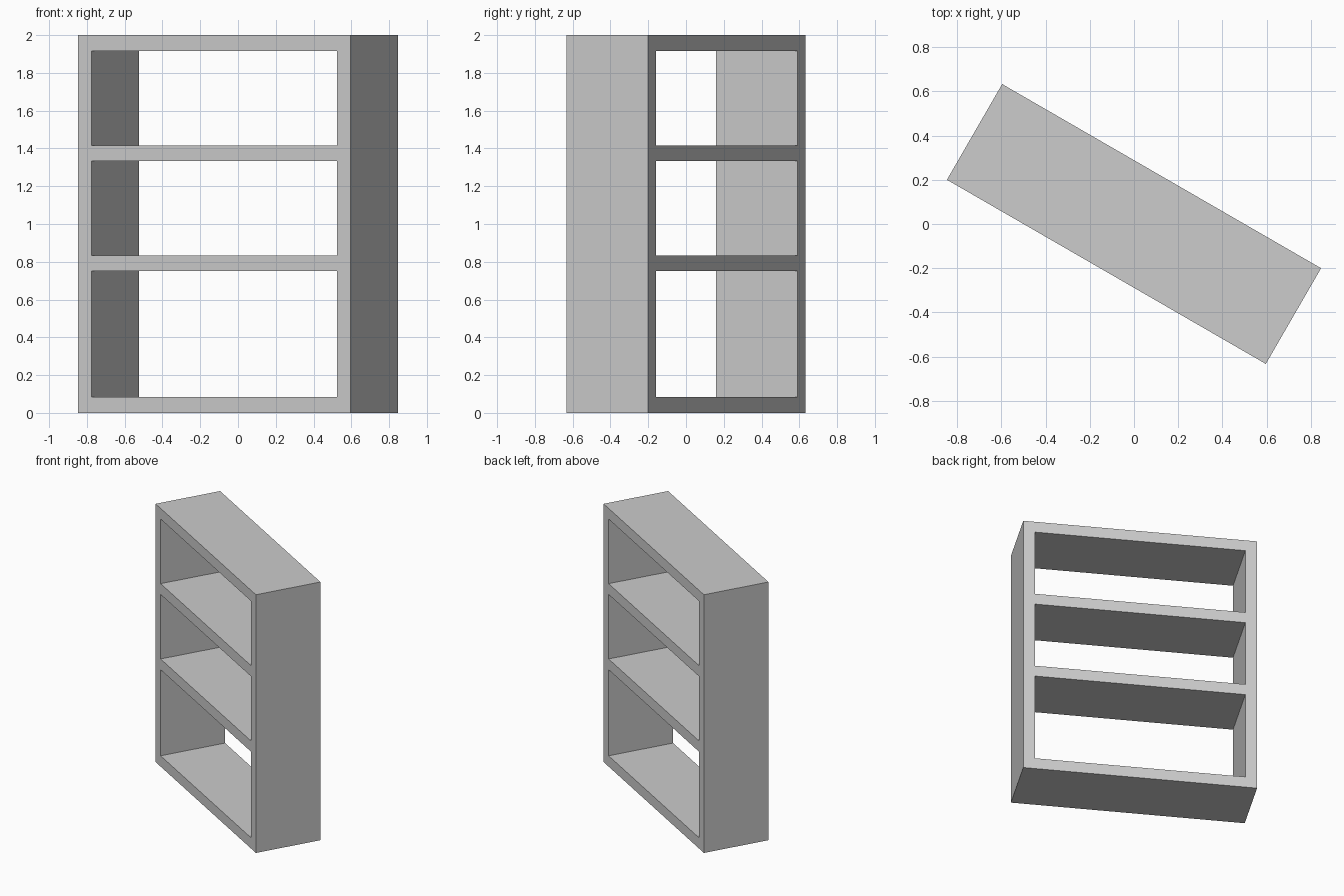
import bpy
import bmesh
import math

cube = bpy.data.objects.get("Cube")
if cube:
    bpy.data.objects.remove(cube, do_unlink=True)

WIDTH, DEPTH, HEIGHT = 5 / 3, 0.5, 2.0
BOARD = 1 / 12                      # thickness of every board
SHELVES = (0.75, 4 / 3)             # underside of each shelf

# Plain grey paint
grey = bpy.data.materials.new("light_grey")
grey.use_nodes = True
colour = (0.604, 0.604, 0.604, 1)
grey.diffuse_color = colour
grey.node_tree.nodes["Principled BSDF"].inputs["Base Color"].default_value = colour


def add_rectangle(curve, half, low, high):
    """Closed rectangle in the front profile."""
    spline = curve.splines.new("POLY")
    spline.points.add(3)
    corners = ((-half, low), (half, low), (half, high), (-half, high))
    for point, (x, z) in zip(spline.points, corners):
        point.co = (x, z, 0, 1)
    spline.use_cyclic_u = True


# Front profile: outer frame with one opening per compartment
profile = bpy.data.curves.new("bookcase_profile", "CURVE")
profile.dimensions = "2D"
profile.fill_mode = "BOTH"
profile.extrude = DEPTH / 2
add_rectangle(profile, WIDTH / 2, 0, HEIGHT)
floors = [BOARD] + [z + BOARD for z in SHELVES]
ceilings = list(SHELVES) + [HEIGHT - BOARD]
for low, high in zip(floors, ceilings):
    add_rectangle(profile, WIDTH / 2 - BOARD, low, high)

# Open-backed bookcase, standing upright and turned on the floor
bookcase = bpy.data.objects.new("bookcase", profile)
bpy.context.collection.objects.link(bookcase)
bookcase.rotation_euler = (math.radians(90), 0, math.radians(-30))
bpy.ops.object.select_all(action="DESELECT")
bookcase.select_set(True)
bpy.context.view_layer.objects.active = bookcase
bpy.ops.object.convert(target="MESH")
bookcase = bpy.context.object
bookcase.name = "bookcase"

# Weld the extruded profile into one clean solid
mesh = bookcase.data
bm = bmesh.new()
bm.from_mesh(mesh)
bmesh.ops.remove_doubles(bm, verts=bm.verts, dist=0.0001)
bmesh.ops.recalc_face_normals(bm, faces=bm.faces)
for face in bm.faces:
    face.smooth = False
    face.material_index = 0
bm.to_mesh(mesh)
bm.free()
mesh.materials.clear()
mesh.materials.append(grey)
